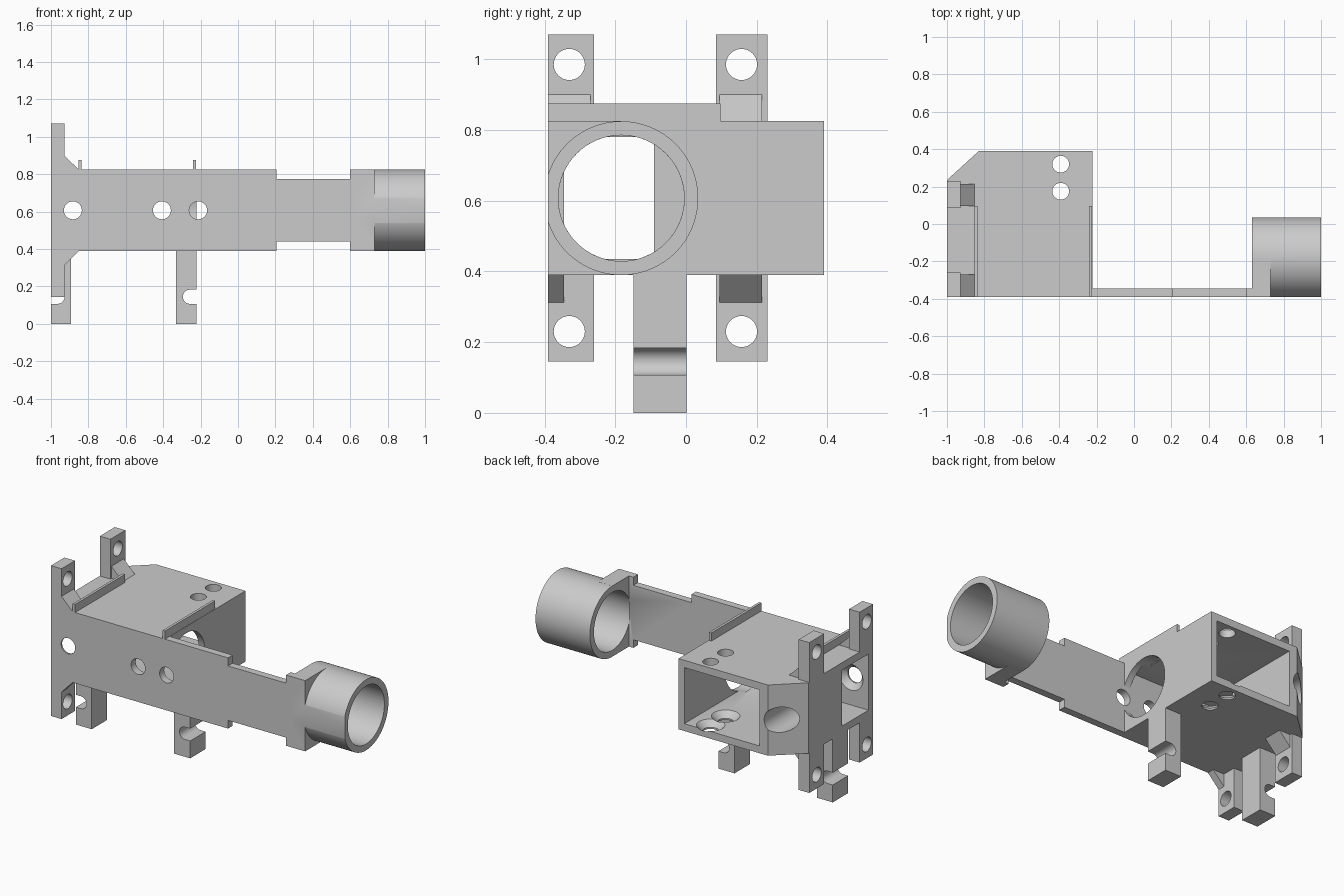
import bpy
import bmesh
from math import radians
from mathutils import Matrix, Vector

if "Cube" in bpy.data.objects:
    bpy.data.objects.remove(bpy.data.objects["Cube"], do_unlink=True)

grey = bpy.data.materials.new("grey_plastic")
grey.use_nodes = True
grey.diffuse_color = (0.6, 0.6, 0.6, 1)
grey.node_tree.nodes["Principled BSDF"].inputs["Base Color"].default_value = (0.6, 0.6, 0.6, 1)


def finish(name, bm):
    bmesh.ops.recalc_face_normals(bm, faces=bm.faces)
    mesh = bpy.data.meshes.new(name)
    bm.to_mesh(mesh)
    bm.free()
    mesh.materials.append(grey)
    obj = bpy.data.objects.new(name, mesh)
    bpy.context.collection.objects.link(obj)
    return obj


def prism(name, points, axis, low, high):
    """Extrude a profile along an axis: z takes (x, y), y takes (x, z)."""
    bm = bmesh.new()
    place = (lambda a, b, h: (a, b, h)) if axis == "z" else (lambda a, b, h: (a, h, b))
    face = bm.faces.new([bm.verts.new(place(a, b, low)) for a, b in points])
    out = bmesh.ops.extrude_face_region(bm, geom=[face])
    verts = [v for v in out["geom"] if isinstance(v, bmesh.types.BMVert)]
    bmesh.ops.translate(bm, verts=verts, vec=place(0, 0, high - low))
    return finish(name, bm)


def box(name, x, y, z):
    return prism(name, [(x[0], y[0]), (x[1], y[0]), (x[1], y[1]), (x[0], y[1])], "z", *z)


def rod(name, start, end, r1, r2=None, sides=64):
    a, b = Vector(start), Vector(end)
    turn = Vector((0, 0, 1)).rotation_difference(b - a).to_matrix().to_4x4()
    bm = bmesh.new()
    bmesh.ops.create_cone(bm, cap_ends=True, segments=sides, radius1=r1,
                          radius2=r1 if r2 is None else r2, depth=(b - a).length,
                          matrix=Matrix.Translation((a + b) / 2) @ turn)
    return finish(name, bm)


def combine(obj, tools, operation="DIFFERENCE"):
    for tool in tools:
        mod = obj.modifiers.new("cut", "BOOLEAN")
        mod.operation, mod.solver, mod.object = operation, "EXACT", tool
        bpy.context.view_layer.update()
        graph = bpy.context.evaluated_depsgraph_get()
        mesh = bpy.data.meshes.new_from_object(obj.evaluated_get(graph))
        obj.modifiers.clear()
        obj.data = mesh
        bpy.data.objects.remove(tool, do_unlink=True)


FRONT, INNER = -0.39, -0.345
LOW, HIGH, MID = 0.39, 0.825, 0.607
AXIS_Y = -0.183

# Hollow housing with a chamfered corner, open at the back and left
housing = prism("housing", [(-1, INNER), (-0.222, INNER), (-0.222, 0.39), (-0.83, 0.39), (-1, 0.235)],
                "z", LOW, HIGH)
cuts = [
    prism("cavity", [(-1.1, -0.4), (-0.262, -0.4), (-0.262, 0.5), (-0.775, 0.5),
                     (-0.775, -0.09), (-1.1, -0.09)], "z", 0.435, 0.78),
    rod("bore", (-0.3, AXIS_Y, MID), (-0.1, AXIS_Y, MID), 0.178),
    rod("access", (-0.883, -0.2, MID), (-0.883, 0.6, MID), 0.078),
]
for y in (0.175, 0.32):
    cuts.append(rod("screw_hole", (-0.392, y, 0.3), (-0.392, y, 0.9), 0.045, sides=32))
    cuts.append(rod("countersink", (-0.392, y, 0.4), (-0.392, y, 0.445), 0.045, 0.09, 32))
combine(housing, cuts)

# Long front plate with a narrowed neck and gusset corners
plate = prism("front_plate", [
    (-1, LOW), (0.205, LOW), (0.205, 0.44), (0.6, 0.44), (0.6, LOW), (0.64, LOW),
    (0.64, HIGH), (0.6, HIGH), (0.6, 0.775), (0.205, 0.775), (0.205, HIGH), (-1, HIGH)],
    "y", FRONT, INNER)
cuts = []
for x in (-0.883, -0.407, -0.213):
    cuts.append(rod("screw_hole", (x, -0.5, MID), (x, -0.3, MID), 0.048, sides=32))
cuts.append(rod("countersink", (-0.883, -0.38, MID), (-0.883, -0.34, MID), 0.048, 0.085, 32))
cuts.append(rod("bore", (0.63, AXIS_Y, MID), (0.7, AXIS_Y, MID), 0.178))
combine(plate, cuts)

# Tube socket with a square mounting block, trimmed flush with the plate
socket = rod("tube_socket", (0.63, AXIS_Y, MID), (1, AXIS_Y, MID), 0.2175, sides=96)
combine(socket, [box("block", (0.63, 0.73), (FRONT, AXIS_Y), (LOW, HIGH))], "UNION")
combine(socket, [rod("bore", (0.5, AXIS_Y, MID), (1.1, AXIS_Y, MID), 0.178, sides=96),
                 box("trim", (0.5, 1.1), (-0.6, FRONT), (0, 1))])

# Mounting ears above and below, each with a bolt hole and gusset
for side, y0, y1, hole, g0, g1 in (("front", FRONT, -0.26, -0.33, FRONT, -0.27),
                                   ("back", 0.085, 0.23, 0.157, 0.095, 0.215)):
    for level, z0, z1, hole_z in (("upper", HIGH, 1.07, 0.985), ("lower", 0.145, LOW, 0.23)):
        ear = box(f"{side}_{level}_ear", (-1, -0.928), (y0, y1), (z0, z1))
        combine(ear, [rod("bolt_hole", (-1.1, hole, hole_z), (-0.8, hole, hole_z), 0.044, sides=32)])
        base, tip = (HIGH, 0.9) if level == "upper" else (LOW, 0.312)
        end = INNER if (side, level) == ("front", "lower") else g1
        prism(f"{side}_{level}_gusset", [(-0.928, base), (-0.852, base), (-0.928, tip)], "y", g0, end)

# Thin lips across the top
for name, x in (("left_lip", -0.852), ("right_lip", -0.24)):
    box(name, (x, x + 0.016), (FRONT, 0.097), (HIGH, 0.875))

# Hanging legs with round-ended slots facing outwards
for name, x0, x1, mouth, end in (("left_leg", -1, -0.892, -1.1, -0.965),
                                 ("right_leg", -0.332, -0.222, -0.1, -0.257)):
    leg = box(name, (x0, x1), (-0.148, 0.002), (0, LOW))
    combine(leg, [rod("slot_end", (end, -0.3, 0.145), (end, 0.2, 0.145), 0.038, sides=32),
                  box("slot", (min(mouth, end), max(mouth, end)), (-0.3, 0.2), (0.107, 0.183))])

# Smooth round surfaces while keeping edges sharp
for obj in bpy.context.collection.objects:
    if obj.type == "MESH" and obj.data.materials and obj.data.materials[0] == grey:
        bpy.ops.object.select_all(action="DESELECT")
        obj.select_set(True)
        bpy.context.view_layer.objects.active = obj
        bpy.ops.object.shade_smooth_by_angle(angle=radians(30))
